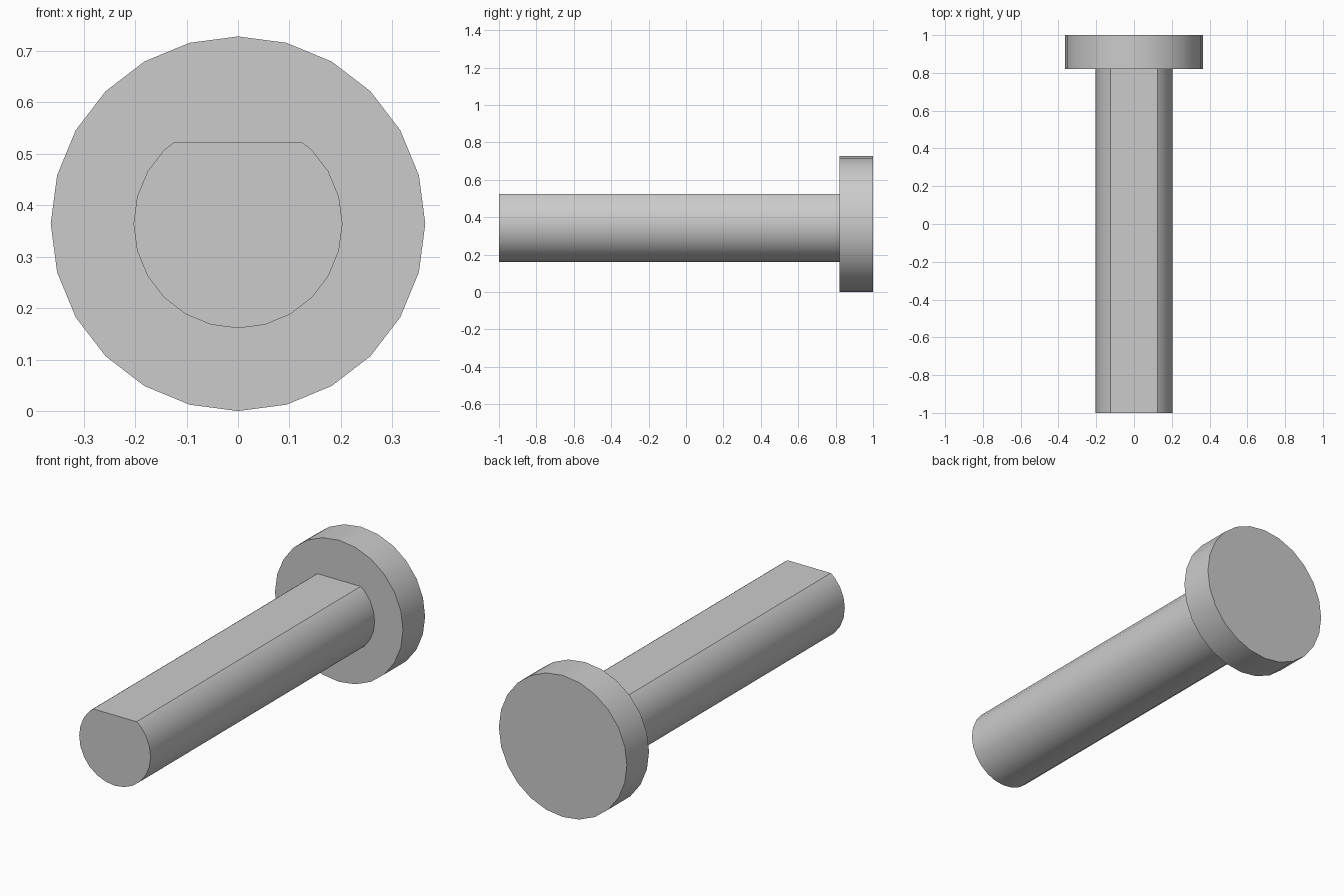
import bpy, bmesh, math
from mathutils import Matrix, Vector

cube = bpy.data.objects.get("Cube")
if cube:
    bpy.data.objects.remove(cube, do_unlink=True)

AXIS_Z = 0.364

grey = bpy.data.materials.new("plain_grey")
grey.use_nodes = True
colour = (0.6, 0.6, 0.6, 1)
grey.diffuse_color = colour
grey.node_tree.nodes["Principled BSDF"].inputs["Base Color"].default_value = colour


def rod(name, radius, y0, y1, flat_z=None):
    """Cylinder along y, optionally with a flat planed across its top."""
    bm = bmesh.new()
    place = Matrix.Translation((0, (y0 + y1) / 2, AXIS_Z)) @ Matrix.Rotation(math.pi / 2, 4, "X")
    bmesh.ops.create_cone(bm, cap_ends=True, segments=24, radius1=radius,
                          radius2=radius, depth=y1 - y0, matrix=place)
    if flat_z is not None:
        cut = bmesh.ops.bisect_plane(bm, geom=bm.verts[:] + bm.edges[:] + bm.faces[:],
                                     plane_co=Vector((0, 0, flat_z)),
                                     plane_no=Vector((0, 0, 1)), clear_outer=True)
        rim = [e for e in cut["geom_cut"] if isinstance(e, bmesh.types.BMEdge)]
        bmesh.ops.contextual_create(bm, geom=rim)
    bmesh.ops.recalc_face_normals(bm, faces=bm.faces[:])
    mesh = bpy.data.meshes.new(name)
    bm.to_mesh(mesh)
    bm.free()
    mesh.materials.append(grey)
    obj = bpy.data.objects.new(name, mesh)
    bpy.context.collection.objects.link(obj)
    bpy.ops.object.select_all(action="DESELECT")
    obj.select_set(True)
    bpy.context.view_layer.objects.active = obj
    bpy.ops.object.shade_smooth_by_angle(angle=math.radians(30))
    return obj


# Long shaft with a flat along the top, and the wide head at the back
rod("shaft", 0.203, -1, 0.82, flat_z=0.523)
rod("head", 0.364, 0.82, 1)
